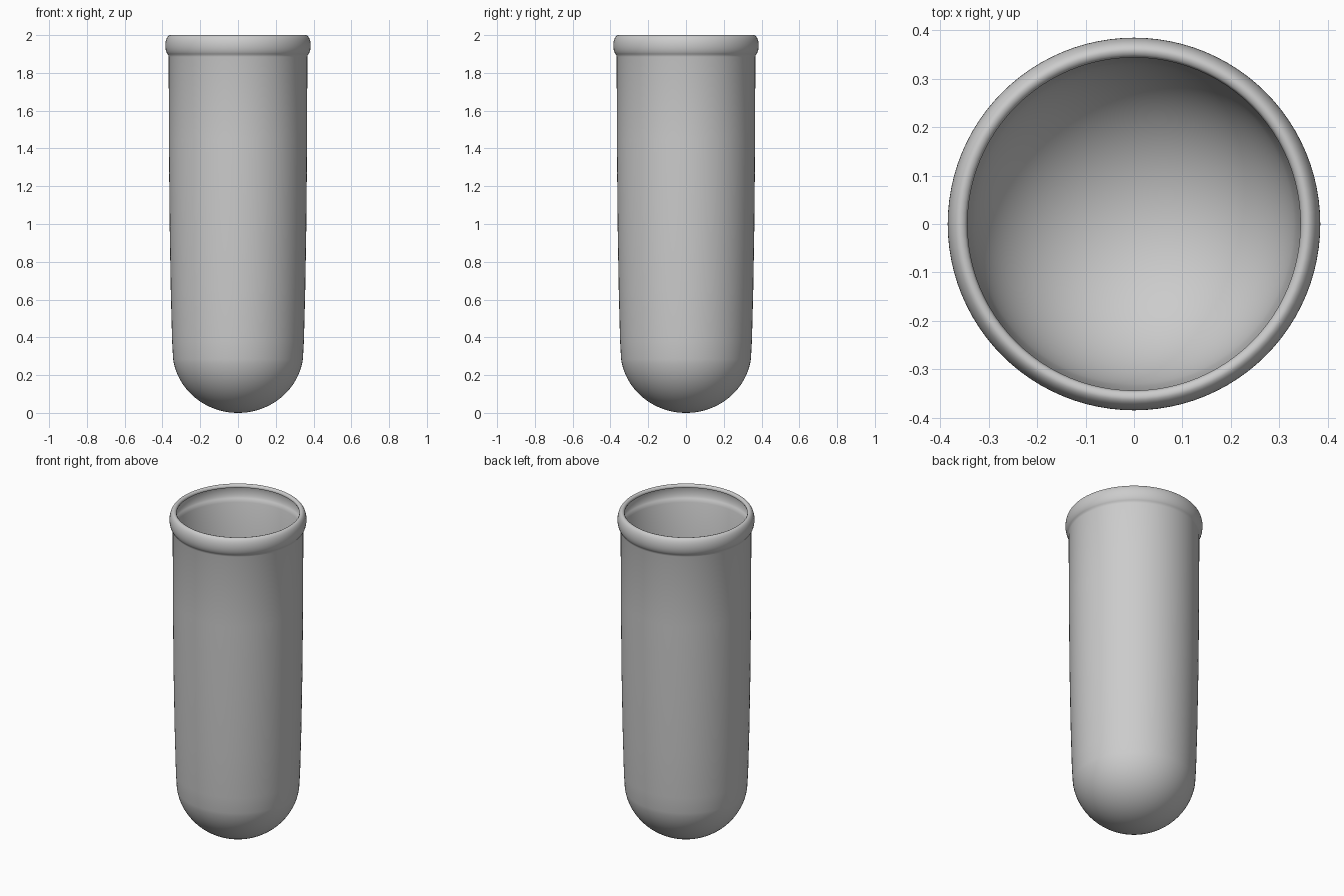
import bpy, bmesh, math

if "Cube" in bpy.data.objects:
    bpy.data.objects.remove(bpy.data.objects["Cube"])

SEGMENTS = 96


def lathe(name, profile):
    """Spin an open (radius, height) profile around z."""
    bm = bmesh.new()
    verts = [bm.verts.new((r, 0, z)) for r, z in profile]
    edges = [bm.edges.new(pair) for pair in zip(verts, verts[1:])]
    bmesh.ops.spin(bm, geom=verts + edges, cent=(0, 0, 0), axis=(0, 0, 1),
                   angle=2 * math.pi, steps=SEGMENTS, use_duplicate=False)
    bmesh.ops.remove_doubles(bm, verts=bm.verts, dist=0.0002)
    bmesh.ops.recalc_face_normals(bm, faces=bm.faces)
    mesh = bpy.data.meshes.new(name)
    bm.to_mesh(mesh)
    bm.free()
    obj = bpy.data.objects.new(name, mesh)
    bpy.context.collection.objects.link(obj)
    return obj


def arc(r0, z0, a, b, start, end, steps):
    """Elliptical arc, angles in degrees from the outward direction."""
    points = []
    for i in range(steps + 1):
        t = math.radians(start + (end - start) * i / steps)
        points.append((max(0, r0 + a * math.cos(t)), z0 + b * math.sin(t)))
    return points


def shell(offset):
    """Profile of the tube sheet, moved inward by offset."""
    o = offset
    points = arc(0, 0.33, 0.347 - o, 0.33 - o, -90, -8, 20)       # round bottom
    points += [(0.349 - o, 0.38), (0.356 - o, 0.65), (0.362 - o, 1.0),
               (0.366 - o, 1.45), (0.367 - o, 1.885)]             # tapered wall
    points += arc(0.358, 1.945, 0.027 - o, 0.055 - o, -65, 90, 14)  # rolled rim
    return points


# Thin sheet: outer skin up, rounded lip edge, inner skin back down
thickness = 0.009
outer = shell(0)
inner = shell(thickness)
lip = [(0.349, 1.997), (0.344, 1.988), (0.346, 1.981), (0.351, 1.984)]
tube = lathe("tube", outer + lip + inner[::-1])

bpy.context.view_layer.objects.active = tube
tube.select_set(True)
bpy.ops.object.shade_smooth_by_angle(angle=math.radians(50))
